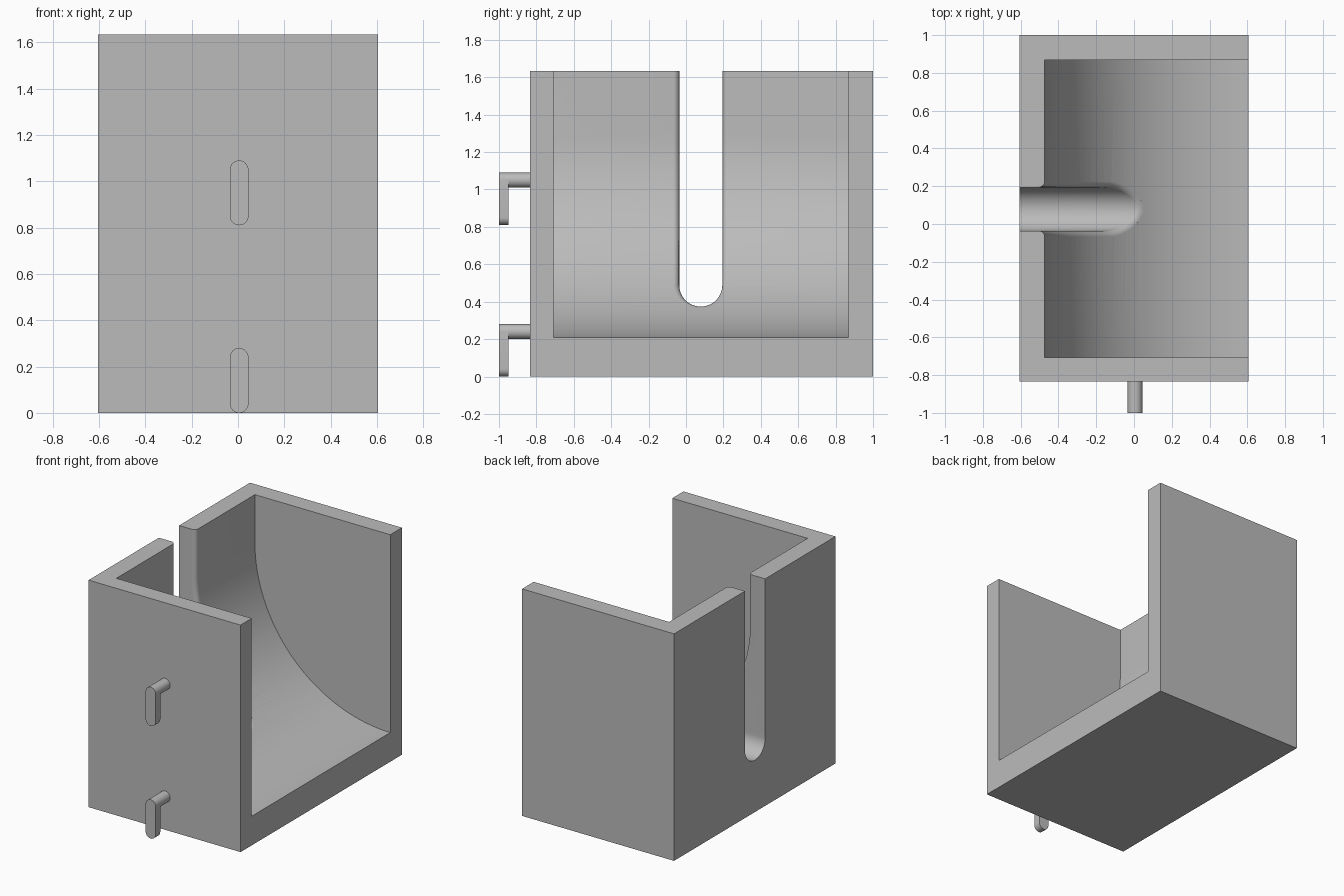
import bpy, bmesh
from math import sin, cos, pi, sqrt, radians
from mathutils import Matrix

cube = bpy.data.objects.get("Cube")
if cube:
    bpy.data.objects.remove(cube, do_unlink=True)

grey = bpy.data.materials.new("plain_grey")
grey.use_nodes = True
colour = (0.5, 0.5, 0.5, 1)
grey.diffuse_color = colour
grey.node_tree.nodes["Principled BSDF"].inputs["Base Color"].default_value = colour

HALF, TOP, OVER = 0.605, 1.634, 2.0     # half width, height, cutter overshoot
FRONT, BACK, WALL = -0.835, 1.0, 0.132
FLOOR = 0.21
RADIUS = 2 * HALF - WALL                # curved floor, tangent to wall and lip
ARC_Z = FLOOR + RADIUS


def finish(bm, name):
    bmesh.ops.recalc_face_normals(bm, faces=bm.faces)
    mesh = bpy.data.meshes.new(name)
    bm.to_mesh(mesh)
    bm.free()
    ob = bpy.data.objects.new(name, mesh)
    ob.data.materials.append(grey)
    bpy.context.collection.objects.link(ob)
    return ob


def prism(name, outline, y0, y1):
    """Extrude an x-z outline along y."""
    bm = bmesh.new()
    face = bm.faces.new([bm.verts.new((x, y0, z)) for x, z in outline])
    new = bmesh.ops.extrude_face_region(bm, geom=[face])["geom"]
    bmesh.ops.translate(bm, vec=(0, y1 - y0, 0),
                        verts=[v for v in new if isinstance(v, bmesh.types.BMVert)])
    return finish(bm, name)


def cut(target, cutter):
    mod = target.modifiers.new(cutter.name, 'BOOLEAN')
    mod.operation, mod.solver, mod.object = 'DIFFERENCE', 'EXACT', cutter
    bpy.context.view_layer.objects.active = target
    bpy.ops.object.modifier_apply(modifier=mod.name)
    bpy.data.objects.remove(cutter, do_unlink=True)


def smooth(ob):
    bpy.ops.object.select_all(action='DESELECT')
    ob.select_set(True)
    bpy.context.view_layer.objects.active = ob
    bpy.ops.object.shade_smooth_by_angle(angle=radians(30))


# Holder body: block with a curved-floor cavity open at the top and one side
body = prism("holder_body", [(-HALF, 0), (HALF, 0), (HALF, TOP), (-HALF, TOP)], FRONT, BACK)
arc = [(HALF - RADIUS * cos(a), ARC_Z - RADIUS * sin(a))
       for a in (pi / 2 * i / 64 for i in range(65))]
cavity = prism("cavity_cutter",
               [(HALF - RADIUS, OVER)] + arc + [(OVER, FLOOR), (OVER, OVER)],
               FRONT + WALL - 0.005, BACK - WALL)
cut(body, cavity)

# Round-bottomed slot through the wall, flaring to a fillet on the inner rim
SLOT_Y, SLOT_R, SLOT_LOW, FILLET = 0.079, 0.115, 0.374, 0.032
MID = SLOT_LOW + SLOT_R
steps = [MID + (OVER - MID) * i / 40 for i in range(40, 0, -1)]
rim = [(-1, 0, z) for z in steps]
rim += [(-cos(a), -sin(a), MID) for a in (pi * i / 32 for i in range(33))]
rim += [(1, 0, z) for z in reversed(steps)]


def inner_x(z, depth):
    r = RADIUS + depth
    return HALF - sqrt(max(r * r - max(ARC_Z - z, 0) ** 2, 0))


def ring(bm, widen, depth=None, x=None):
    verts = []
    for ny, nz, z0 in rim:
        f = 1 + 0.75 * nz                # fillet shrinks where the rim is shallow
        r = SLOT_R + widen * f
        z = z0 + nz * r
        px = inner_x(z, depth * f) if x is None else x
        verts.append(bm.verts.new((px, SLOT_Y + ny * r, z)))
    return verts


bm = bmesh.new()
rings = [ring(bm, 0, x=-1)]
for i in range(9):
    t = pi / 2 * i / 8
    rings.append(ring(bm, FILLET * (1 - cos(t)), FILLET * (1 - sin(t))))
rings += [ring(bm, FILLET, -0.003), ring(bm, FILLET, x=0.5)]
for a, b in zip(rings, rings[1:]):
    for i in range(len(rim)):
        j = (i + 1) % len(rim)
        bm.faces.new((a[i], a[j], b[j], b[i]))
bm.faces.new(rings[0])
bm.faces.new(rings[-1])
cut(body, finish(bm, "slot_cutter"))
smooth(body)

# Two hooks on the front: a round peg with a hanging rounded tab
PEG, HOOK_X, DROP = 0.04, 0.005, 0.2
for name, z in (("upper", 1.05), ("lower", 0.24)):
    tab = []
    for i in range(17):
        a = pi * i / 16
        tab.append((HOOK_X + PEG * cos(a), z + PEG * sin(a)))
    tab += [(2 * HOOK_X - x, 2 * z - DROP - zz) for x, zz in tab]
    smooth(prism(name + "_hook_tab", tab, -1, -0.948))
    bm = bmesh.new()
    bmesh.ops.create_cone(bm, cap_ends=True, segments=32, radius1=PEG, radius2=PEG, depth=0.13,
                          matrix=Matrix.Translation((HOOK_X, -0.888, z)) @ Matrix.Rotation(pi / 2, 4, 'X'))
    smooth(finish(bm, name + "_hook_peg"))
